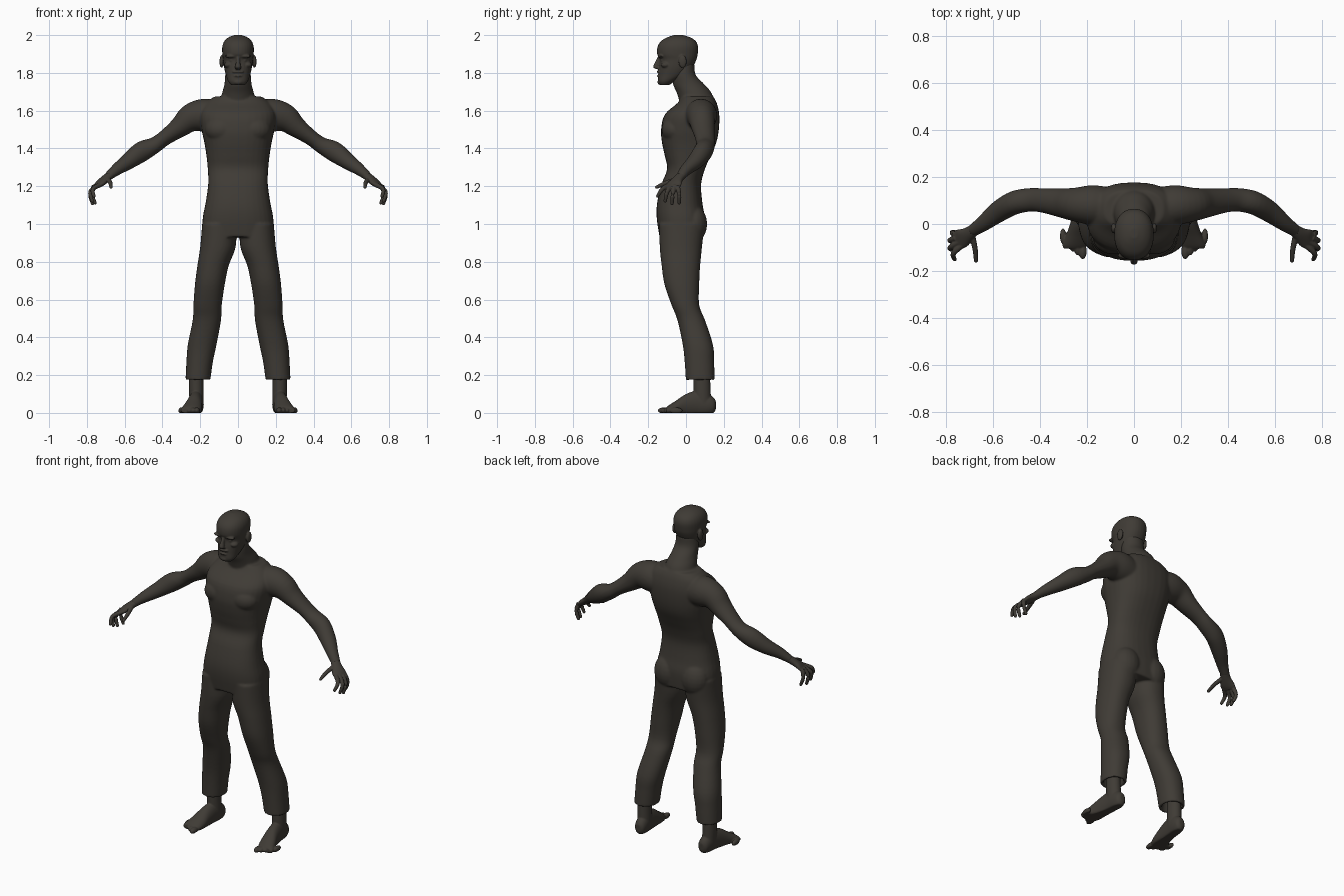
import bpy, bmesh, math
from mathutils import Vector, Matrix

cube = bpy.data.objects.get("Cube")
if cube:
    bpy.data.objects.remove(cube, do_unlink=True)

mat = bpy.data.materials.new("dark umber")
mat.use_nodes = True
COLOUR = (0.05, 0.044, 0.036, 1)
mat.diffuse_color = COLOUR
bsdf = next(n for n in mat.node_tree.nodes if n.type == 'BSDF_PRINCIPLED')
bsdf.inputs["Base Color"].default_value = COLOUR
bsdf.inputs["Roughness"].default_value = 0.8


def smooth_rings(rings, steps):
    """Catmull-Rom interpolation of (x, y, z, a, b) rings."""
    pts = [Vector(r) for r in rings]
    out = []
    for i in range(len(pts) - 1):
        p0, p1 = pts[max(i - 1, 0)], pts[i]
        p2, p3 = pts[i + 1], pts[min(i + 2, len(pts) - 1)]
        for k in range(steps):
            t = k / steps
            out.append(p1 + (p2 - p0) * (t / 2)
                       + (p0 * 2 - p1 * 5 + p2 * 4 - p3) * (t * t / 2)
                       + (p1 * 3 - p0 - p2 * 3 + p3) * (t ** 3 / 2))
    return out + [pts[-1]]


def loft(bm, rings, axis=None, side=1, power=2.0, tail=(), steps=4, sides=32):
    """Closed skin over elliptical rings; axis fixes the ring plane, else it follows the path."""
    path = smooth_rings(rings, steps) + [Vector(r) for r in tail]
    loops = []
    for i, r in enumerate(path):
        c = Vector(r[:3])
        if axis == 'z':
            u, v = Vector((1, 0, 0)), Vector((0, 1, 0))
        elif axis == 'y':
            u, v = Vector((1, 0, 0)), Vector((0, 0, 1))
        else:
            t = Vector(path[min(i + 1, len(path) - 1)][:3]) - Vector(path[max(i - 1, 0)][:3])
            u = t.cross(Vector((0, 0, 1))).normalized()
            v = u.cross(t).normalized()
        loop = []
        for k in range(sides):
            ang = math.tau * k / sides
            ca, sa = math.cos(ang), math.sin(ang)
            p = (c + u * (r[3] * math.copysign(abs(ca) ** (2 / power), ca))
                 + v * (r[4] * math.copysign(abs(sa) ** (2 / power), sa)))
            loop.append(bm.verts.new((p.x * side, p.y, p.z)))
        loops.append(loop)
    for lo, hi in zip(loops, loops[1:]):
        for k in range(sides):
            n = (k + 1) % sides
            bm.faces.new((lo[k], lo[n], hi[n], hi[k]))
    bm.faces.new(loops[0])
    bm.faces.new(loops[-1])


def blob(bm, centre, radii, side=1):
    m = Matrix.Translation((centre[0] * side, centre[1], centre[2])) @ Matrix.Diagonal((*radii, 1))
    bmesh.ops.create_uvsphere(bm, u_segments=20, v_segments=12, radius=1, matrix=m)


def profile(rows):
    """Rows of (height, half width, front y, back y) to rings."""
    return [(0, (f + b) / 2, z, w, (b - f) / 2) for z, w, f, b in rows]


def finish(bm, name, voxel, iterations):
    """Fuse the overlapping masses into one smooth skin."""
    for v in bm.verts:
        v.co.z = max(v.co.z, 0)
    bmesh.ops.recalc_face_normals(bm, faces=bm.faces)
    mesh = bpy.data.meshes.new(name)
    bm.to_mesh(mesh)
    bm.free()
    obj = bpy.data.objects.new(name, mesh)
    bpy.context.collection.objects.link(obj)
    rem = obj.modifiers.new("Fuse", 'REMESH')
    rem.mode = 'VOXEL'
    rem.voxel_size = voxel
    soft = obj.modifiers.new("Soften", 'SMOOTH')
    soft.factor = 0.5
    soft.iterations = iterations
    bpy.context.view_layer.update()
    dg = bpy.context.evaluated_depsgraph_get()
    fused = bpy.data.meshes.new_from_object(obj.evaluated_get(dg))
    obj.modifiers.clear()
    obj.data = fused
    fused.name = name
    fused.materials.clear()
    fused.materials.append(mat)
    for p in fused.polygons:
        p.use_smooth = True
        p.material_index = 0
    return obj


# Body: torso, neck, arms and trouser legs
bm = bmesh.new()
loft(bm, profile([
    (.93, .19, -.14, .095), (1.03, .187, -.155, .1), (1.11, .172, -.153, .087),
    (1.21, .158, -.13, .08), (1.29, .16, -.1, .1), (1.36, .167, -.112, .13),
    (1.43, .178, -.127, .16), (1.5, .193, -.132, .174), (1.58, .2, -.112, .176),
    (1.64, .17, -.045, .163), (1.675, .125, -.02, .145)]), 'z', power=2.4)
loft(bm, [(0, .065, 1.61, .1, .09), (0, .045, 1.69, .085, .092), (0, .014, 1.74, .072, .083),
          (0, -.01, 1.79, .068, .061), (0, -.01, 1.85, .062, .055)], 'z')
arm = [(.1, .07, 1.56, .085, .085), (.18, .08, 1.575, .085, .088), (.25, .083, 1.56, .072, .075),
       (.31, .09, 1.512, .062, .055), (.386, .1, 1.457, .052, .041), (.44, .103, 1.418, .05, .043),
       (.51, .09, 1.383, .05, .054), (.58, .05, 1.332, .045, .043), (.64, .003, 1.29, .034, .032),
       (.69, -.03, 1.25, .026, .022)]
leg = [(.1, -.022, 1.0, .09, .12), (.106, -.027, .88, .094, .112), (.132, -.027, .78, .083, .102),
       (.149, -.022, .68, .079, .092), (.161, -.003, .57, .075, .073), (.165, .028, .49, .075, .073),
       (.19, .063, .36, .076, .08), (.203, .071, .27, .07, .078), (.212, .075, .175, .066, .076)]
hem = [(.212, .075, .175, .052, .06), (.212, .075, .24, .045, .053)]
for s in (-1, 1):
    loft(bm, arm, side=s)
    loft(bm, leg, 'z', side=s, power=2.2, tail=hem)
    blob(bm, (.09, .04, 1.0), (.085, .072, .1), s)
    blob(bm, (.085, -.06, 1.5), (.09, .07, .07), s)
finish(bm, "body", .0065, 6)

# Head with face features
bm = bmesh.new()
loft(bm, profile([
    (1.735, .035, -.138, -.09), (1.755, .052, -.147, -.06), (1.79, .064, -.146, -.0),
    (1.83, .074, -.143, .035), (1.87, .079, -.139, .055), (1.9, .083, -.153, .062),
    (1.94, .083, -.15, .064), (1.97, .071, -.13, .05), (1.99, .047, -.095, .018),
    (2.001, .015, -.06, -.02)]), 'z', power=2.2)
loft(bm, [(0, -.14, 1.885, .008, .009), (0, -.152, 1.855, .011, .013),
          (0, -.158, 1.83, .016, .016), (0, -.148, 1.82, .013, .01)], 'z')
blob(bm, (0, -.142, 1.806), (.032, .012, .008))
blob(bm, (0, -.141, 1.784), (.024, .013, .007))
blob(bm, (0, -.134, 1.752), (.027, .017, .016))
for s in (-1, 1):
    blob(bm, (.036, -.134, 1.888), (.034, .015, .009), s)
    blob(bm, (.033, -.122, 1.866), (.013, .012, .009), s)
    blob(bm, (.05, -.108, 1.842), (.024, .025, .016), s)
    blob(bm, (.087, -.018, 1.86), (.011, .022, .034), s)
finish(bm, "head", .004, 3)

# Hands with curled fingers
palm = [(.665, -.012, 1.268, .025, .021), (.7, -.04, 1.24, .029, .021),
        (.73, -.06, 1.215, .041, .018), (.75, -.068, 1.2, .041, .013)]
fingers = [
    [(.69, -.04, 1.24), (.676, -.105, 1.218), (.672, -.155, 1.195)],
    [(.728, -.088, 1.208), (.768, -.125, 1.185), (.763, -.15, 1.148)],
    [(.743, -.076, 1.205), (.782, -.1, 1.17), (.772, -.11, 1.122)],
    [(.755, -.06, 1.203), (.783, -.07, 1.16), (.77, -.074, 1.108)],
    [(.762, -.046, 1.202), (.773, -.036, 1.157), (.757, -.036, 1.112)]]
for s, name in ((1, "left_hand"), (-1, "right_hand")):
    bm = bmesh.new()
    loft(bm, palm, side=s)
    for joints in fingers:
        loft(bm, [(*p, r, r) for p, r in zip(joints, (.013, .0115, .009))], side=s, sides=14)
        blob(bm, joints[-1], (.009, .009, .009), s)
    finish(bm, name, .003, 2)

# Bare feet with ankles and toes
sole = [(.215, .158, .04, .014, .022), (.216, .145, .04, .03, .042), (.218, .11, .045, .037, .06),
        (.222, .06, .05, .038, .068), (.23, 0, .04, .042, .06), (.24, -.05, .025, .05, .042),
        (.252, -.09, .015, .052, .026), (.256, -.105, .012, .043, .016)]
ankle = [(.219, .088, .04, .038, .046), (.221, .085, .13, .038, .045), (.221, .083, .23, .036, .043)]
for s, name in ((1, "left_foot"), (-1, "right_foot")):
    bm = bmesh.new()
    loft(bm, sole, 'y', side=s)
    loft(bm, ankle, 'z', side=s)
    for i in range(5):
        blob(bm, (.218 + .021 * i, -.116 + .016 * i, .012), (.017 - .001 * i, .034, .017), s)
    finish(bm, name, .004, 3)
